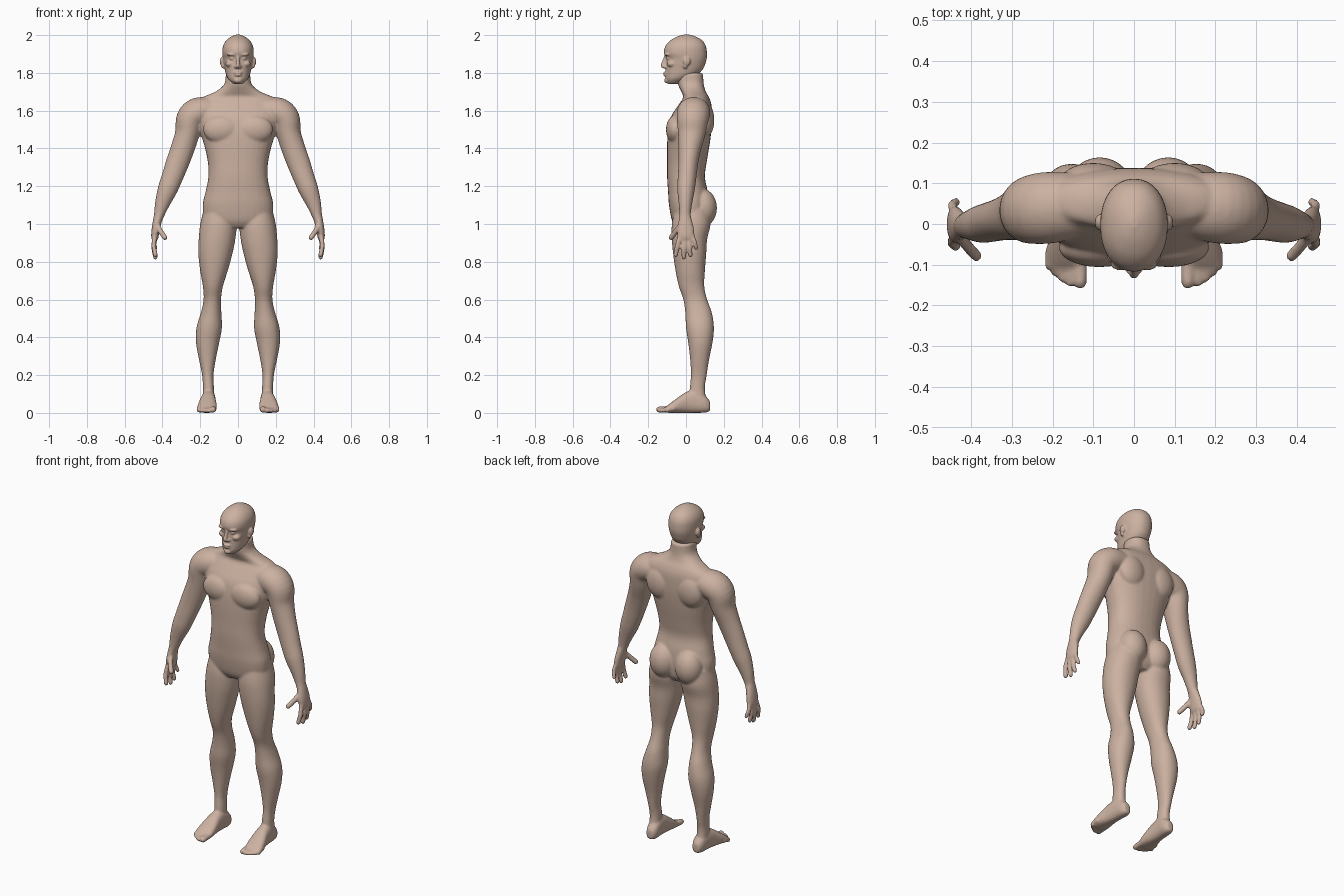
import bpy
import bmesh
import math
from mathutils import Vector, Matrix

cube = bpy.data.objects.get("Cube")
if cube:
    bpy.data.objects.remove(cube, do_unlink=True)

AXIS_X, AXIS_Y, AXIS_Z = Vector((1, 0, 0)), Vector((0, 1, 0)), Vector((0, 0, 1))

skin = bpy.data.materials.new("skin")
skin.use_nodes = True
skin.diffuse_color = (0.60, 0.44, 0.355, 1)
shader = next(n for n in skin.node_tree.nodes if n.type == "BSDF_PRINCIPLED")
shader.inputs["Base Color"].default_value = skin.diffuse_color
shader.inputs["Roughness"].default_value = 0.7


def spline(rows, steps=4):
    """Smoothly interpolate rows of numbers."""
    rows = [Vector(row) for row in rows]
    padded = [rows[0]] + rows + [rows[-1]]
    result = []
    for a, b, c, d in zip(padded, padded[1:], padded[2:], padded[3:]):
        for step in range(steps):
            t = step / steps
            result.append((b * 2 + (c - a) * t + (a * 2 - b * 5 + c * 4 - d) * t ** 2
                           + (b * 3 - a - c * 3 + d) * t ** 3) * 0.5)
    return result + [rows[-1]]


def loft(bm, rows, wide, tangent=None, power=2.0, segments=32):
    """Skin rounded rings; each row is x, y, z, wide radius, deep radius."""
    points = spline(rows)
    centres = [Vector(point[:3]) for point in points]
    rings = []
    for i, point in enumerate(points):
        along = tangent or centres[min(i + 1, len(points) - 1)] - centres[max(i - 1, 0)]
        deep = along.cross(wide).normalized()
        side = deep.cross(along).normalized()
        ring = []
        for k in range(segments):
            angle = math.tau * k / segments
            c, s = math.cos(angle), math.sin(angle)
            c = math.copysign(abs(c) ** (2 / power), c)
            s = math.copysign(abs(s) ** (2 / power), s)
            ring.append(bm.verts.new(centres[i] + side * c * point[3] + deep * s * point[4]))
        rings.append(ring)
    for low, high in zip(rings, rings[1:]):
        for k in range(segments):
            n = (k + 1) % segments
            bm.faces.new((low[k], low[n], high[n], high[k]))
    bm.faces.new(rings[0][::-1])
    bm.faces.new(rings[-1])


def stack(bm, rows, power=2.0):
    """Level rings; each row is z, inner x, outer x, front y, back y."""
    loft(bm, [((a + b) / 2, (f + k) / 2, z, (b - a) / 2, (k - f) / 2)
              for z, a, b, f, k in rows], AXIS_X, AXIS_Z, power)


def ellipsoid(bm, centre, radii):
    matrix = Matrix.Translation(centre) @ Matrix.Diagonal(radii).to_4x4()
    bmesh.ops.create_uvsphere(bm, u_segments=24, v_segments=16, radius=1, matrix=matrix)


def digit(bm, path, radius, wide):
    """A finger or toe with a rounded tip."""
    loft(bm, [(*p, radius, radius) for p in path], wide, segments=16)
    ellipsoid(bm, path[-1], (radius, radius, radius))


def finish(name, bm, voxel, rounds):
    """Mirror, fuse the overlapping forms and soften the joins."""
    for v in bm.verts:
        v.co.z = max(v.co.z, 0)
    bmesh.ops.recalc_face_normals(bm, faces=bm.faces)
    mesh = bpy.data.meshes.new(name)
    bm.to_mesh(mesh)
    bm.free()
    mesh.materials.append(skin)
    obj = bpy.data.objects.new(name, mesh)
    bpy.context.collection.objects.link(obj)
    mirror = obj.modifiers.new("both_sides", "MIRROR")
    mirror.use_mirror_merge = False
    fuse = obj.modifiers.new("fuse", "REMESH")
    fuse.mode = "VOXEL"
    fuse.voxel_size = voxel
    fuse.use_smooth_shade = True
    soften = obj.modifiers.new("soften", "SMOOTH")
    soften.factor = 0.5
    soften.iterations = rounds


body = bmesh.new()

# Torso and neck: z, half width, front, back
torso = [
    (.98, .10, -.05, .09), (1.02, .175, -.075, .115), (1.1, .187, -.09, .12),
    (1.17, .172, -.095, .115), (1.25, .157, -.1, .1), (1.33, .16, -.1, .11),
    (1.42, .18, -.1, .125), (1.5, .205, -.095, .135), (1.57, .22, -.078, .138),
    (1.63, .23, -.04, .135), (1.67, .19, -.015, .122), (1.7, .12, -.025, .105),
    (1.74, .073, -.042, .094), (1.8, .064, -.05, .09),
]
stack(body, [(z, -w, w, f, b) for z, w, f, b in torso], 2.3)

# Chest, shoulder blade and buttock masses
ellipsoid(body, (.085, -.058, 1.5), (.1, .048, .075))
ellipsoid(body, (.1, .1, 1.55), (.085, .05, .095))
ellipsoid(body, (.084, .088, 1.085), (.08, .076, .1))

# Leg: z, inner, outer, front, back
stack(body, [
    (1.08, .03, .18, -.06, .12), (1, .008, .2, -.075, .13), (.92, .014, .208, -.075, .112),
    (.84, .03, .21, -.068, .107), (.75, .055, .2, -.055, .1), (.67, .08, .186, -.038, .097),
    (.6, .09, .182, -.014, .112), (.53, .088, .197, -.004, .137), (.45, .085, .22, 0, .148),
    (.37, .1, .222, .012, .14), (.28, .118, .206, .022, .122), (.2, .13, .19, .026, .11),
    (.13, .127, .186, .02, .1), (.05, .125, .188, .02, .11),
], 2.1)

# Foot, from heel to ball
loft(body, [
    (.152, .128, .035, .02, .026), (.152, .1, .047, .034, .046), (.155, .05, .06, .037, .06),
    (.158, 0, .055, .041, .055), (.162, -.05, .038, .05, .038), (.165, -.09, .023, .052, .023),
    (.165, -.11, .016, .045, .013),
], AXIS_X, AXIS_Y, 2.4)

# Toes: x, tip y, radius
for x, tip, radius in [(.132, -.142, .017), (.157, -.143, .012), (.176, -.133, .011),
                       (.193, -.119, .011), (.208, -.1, .011)]:
    digit(body, [(x, -.06, .022), (x, -.1, .02), (x, tip, radius)], radius, AXIS_X)

# Arm, from inside the shoulder to the wrist, running on into the palm
loft(body, [
    (.14, .045, 1.6, .08, .07), (.21, .04, 1.59, .088, .08), (.252, .035, 1.555, .084, .076),
    (.268, .03, 1.48, .073, .065), (.293, .02, 1.4, .06, .063), (.322, .012, 1.32, .052, .061),
    (.351, .005, 1.24, .049, .056), (.374, 0, 1.18, .046, .052), (.4, -.003, 1.11, .036, .04),
    (.417, -.005, 1.05, .03, .028), (.426, -.004, 1.02, .035, .024),
    (.435, -.002, .975, .044, .022), (.44, 0, .935, .046, .02), (.441, 0, .915, .04, .015),
], AXIS_Y)

# Fingers: knuckle y and z, tip y and z, radius
for ky, kz, ty, tz, radius in [(-.033, .935, -.054, .836, .013), (-.01, .92, -.012, .824, .013),
                               (.014, .925, .023, .835, .0125), (.034, .94, .054, .873, .0115)]:
    middle = (.446, ky * .4 + ty * .6, (kz + tz) / 2)
    digit(body, [(.44, ky, kz), middle, (.437, ty, tz)], radius, AXIS_Y)
digit(body, [(.43, -.02, 1), (.412, -.05, .965), (.387, -.078, .928)], .0145, AXIS_Y)

finish("body", body, 0.0065, 6)

# Head: z, half width, front, back
head = bmesh.new()
skull = [
    (1.742, .026, -.095, -.04), (1.765, .05, -.107, .01), (1.79, .063, -.108, .06),
    (1.82, .07, -.107, .09), (1.85, .076, -.106, .103), (1.877, .08, -.105, .11),
    (1.905, .083, -.117, .111), (1.94, .08, -.11, .106), (1.97, .064, -.085, .088),
    (1.992, .036, -.047, .052), (2.003, .008, -.01, .015),
]
stack(head, [(z, -w, w, f, b) for z, w, f, b in skull], 2.15)

# Nose
loft(head, [(0, -.104, 1.893, .009, .01), (0, -.113, 1.865, .009, .012),
            (0, -.121, 1.838, .012, .014), (0, -.114, 1.824, .012, .008)], AXIS_X, AXIS_Z)
ellipsoid(head, (.012, -.111, 1.832), (.009, .011, .008))

# Brow, eye, cheek, lips and chin
ellipsoid(head, (.03, -.097, 1.897), (.03, .018, .008))
ellipsoid(head, (.031, -.09, 1.876), (.014, .015, .009))
ellipsoid(head, (.043, -.076, 1.848), (.024, .025, .018))
ellipsoid(head, (0, -.108, 1.801), (.023, .013, .0055))
ellipsoid(head, (0, -.107, 1.788), (.02, .013, .0065))
ellipsoid(head, (0, -.096, 1.76), (.024, .02, .016))

# Ear with a raised lobe
ellipsoid(head, (.085, .004, 1.86), (.011, .02, .024))
ellipsoid(head, (.08, -.004, 1.837), (.01, .012, .014))

finish("head", head, 0.0045, 4)
